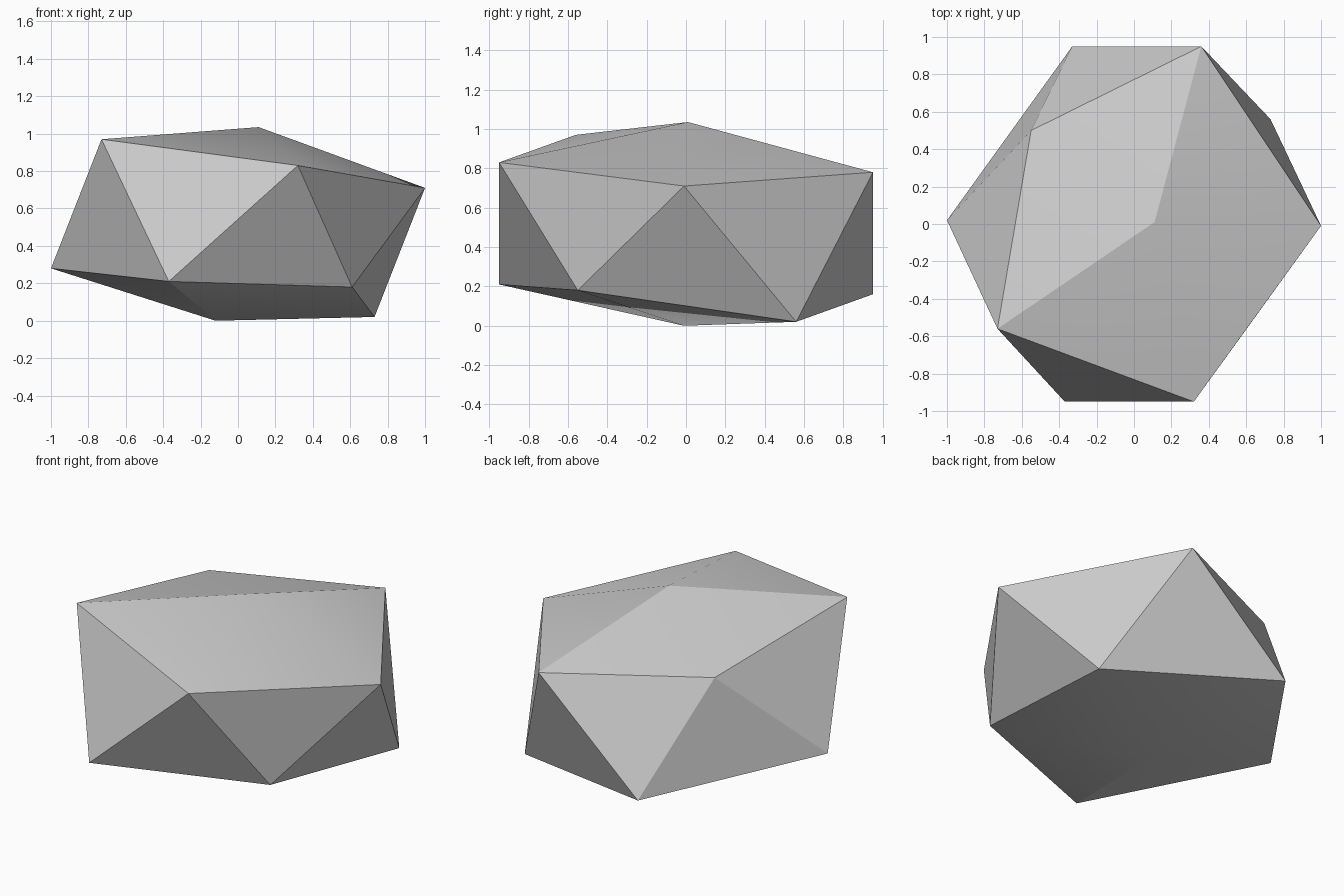
import bpy
import bmesh
import math
from mathutils import Vector

cube = bpy.data.objects.get("Cube")
if cube:
    bpy.data.objects.remove(cube, do_unlink=True)

# Stone colour
stone = bpy.data.materials.new("stone_grey")
stone.use_nodes = True
colour = (0.6, 0.6, 0.6, 1.0)
stone.diffuse_color = colour
stone.node_tree.nodes["Principled BSDF"].inputs["Base Color"].default_value = colour

# Rock corners: top peak with its ring, then bottom tip with its ring
peak = (0.11, 0.01, 1.035)
upper_ring = [(1, -0.01, 0.71), (0.36, 0.95, 0.78), (-0.55, 0.5, 0.82),
              (-0.73, -0.56, 0.97), (0.32, -0.95, 0.83)]
tip = (-0.12, -0.01, 0)
lower_ring = [(-1, 0.02, 0.28), (-0.37, -0.95, 0.21), (0.61, -0.55, 0.18),
              (0.73, 0.56, 0.02), (-0.33, 0.95, 0.16)]

# Wrap the corners in a faceted shell
bm = bmesh.new()
for corner in [peak, tip] + upper_ring + lower_ring:
    bm.verts.new(Vector(corner))
bmesh.ops.convex_hull(bm, input=bm.verts[:])
bmesh.ops.recalc_face_normals(bm, faces=bm.faces[:])

# Soften only the shallow creases, keep all other facets crisp
crease_limit = math.radians(22)
for face in bm.faces:
    face.smooth = True
for edge in bm.edges:
    edge.smooth = edge.calc_face_angle(0.0) < crease_limit

mesh = bpy.data.meshes.new("rock")
bm.to_mesh(mesh)
bm.free()
mesh.materials.append(stone)
rock = bpy.data.objects.new("rock", mesh)
bpy.context.collection.objects.link(rock)
